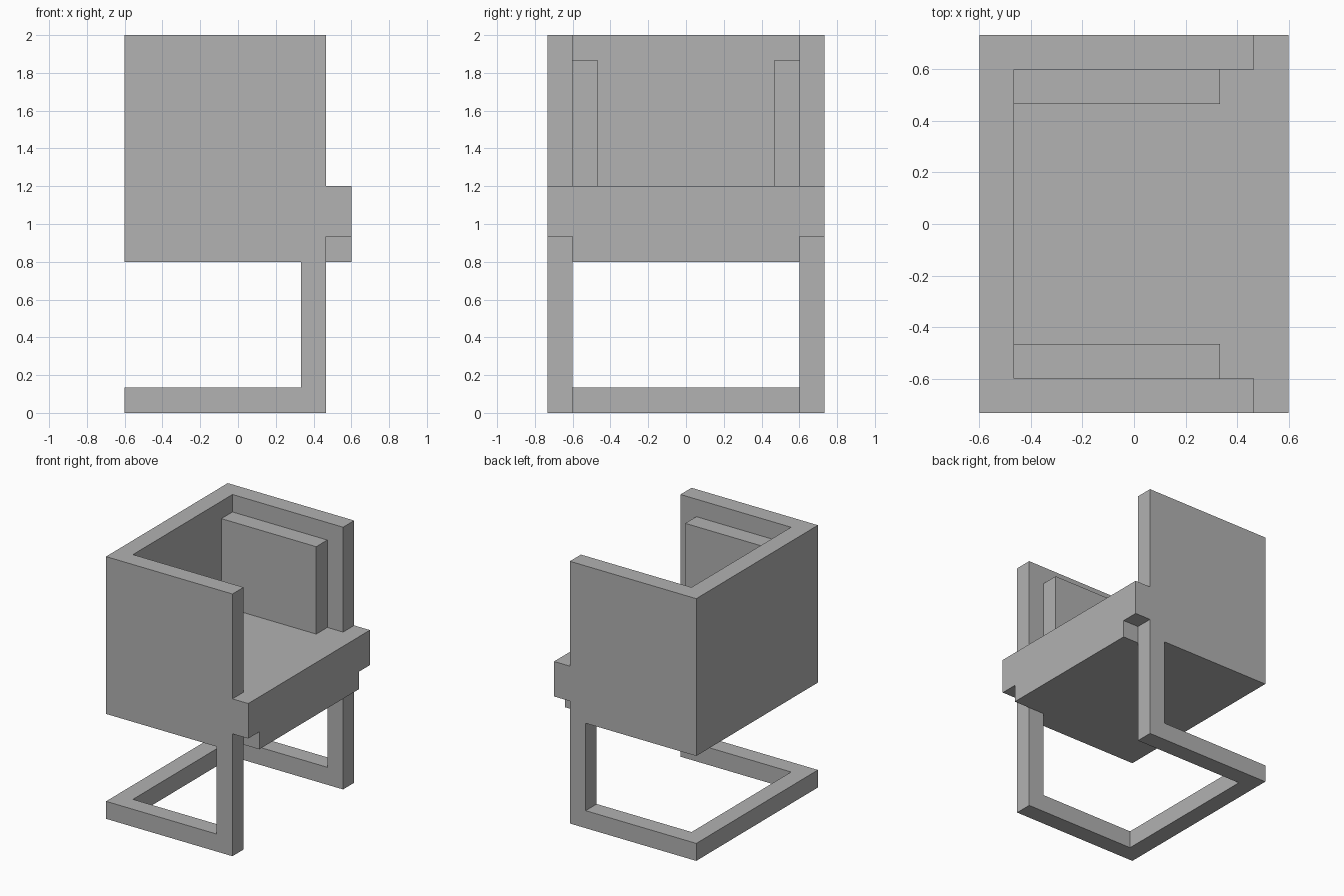
import bpy
import bmesh
from mathutils import Vector

cube = bpy.data.objects.get("Cube")
if cube:
    bpy.data.objects.remove(cube, do_unlink=True)

# One plain grey for the whole chair
grey = bpy.data.materials.new("plain grey")
grey.use_nodes = True
color = (0.445, 0.445, 0.445, 1)
grey.diffuse_color = color
grey.node_tree.nodes["Principled BSDF"].inputs["Base Color"].default_value = color

# Everything sits on a regular module: t is the thickness of panels and bars
t = 2 / 15
back, front = -4.5 * t, 4.5 * t      # chair seat opens towards +x
leg_front = front - t
side = 5.5 * t
inner = side - t
underside, seat_top, top = 6 * t, 9 * t, 15 * t


def prism(name, points, offset):
    """Extrude a planar outline along an offset."""
    bm = bmesh.new()
    face = bm.faces.new([bm.verts.new(p) for p in points])
    new = bmesh.ops.extrude_face_region(bm, geom=[face], use_keep_orig=True)
    verts = [v for v in new["geom"] if isinstance(v, bmesh.types.BMVert)]
    bmesh.ops.translate(bm, vec=Vector(offset), verts=verts)
    bmesh.ops.recalc_face_normals(bm, faces=bm.faces)
    mesh = bpy.data.meshes.new(name)
    bm.to_mesh(mesh)
    bm.free()
    mesh.materials.append(grey)
    obj = bpy.data.objects.new(name, mesh)
    bpy.context.collection.objects.link(obj)
    return obj


def box(name, x, y, z):
    outline = [(x[0], y[0], z[0]), (x[1], y[0], z[0]),
               (x[1], y[1], z[0]), (x[0], y[1], z[0])]
    return prism(name, outline, (0, 0, z[1] - z[0]))


# Each side: arm panel, front leg and floor runner as one C-shaped outline
side_outline = [(back, 0), (leg_front, 0), (leg_front, top), (back, top),
                (back, underside), (leg_front - t, underside),
                (leg_front - t, t), (back, t)]
for label, s in (("left", 1), ("right", -1)):
    prism(label + "_side_frame", [(x, s * inner, z) for x, z in side_outline],
          (0, s * t, 0))
    box(label + "_arm_cushion", (back + t, leg_front - t),
        sorted((s * inner, s * (inner - t))), (seat_top, top - t))

# Back panel and rear floor bar join the two sides
box("back_panel", (back, back + t), (-inner, inner), (underside, top))
box("rear_floor_bar", (back, back + t), (-inner, inner), (0, t))

# Seat base, and a cushion whose front edge wraps past the sides
box("seat_base", (back + t, front), (-inner, inner), (underside, underside + t))
half = [(back + t, inner), (leg_front, inner), (leg_front, side), (front, side)]
outline = half + [(x, -y) for x, y in reversed(half)]
prism("seat_cushion", [(x, y, underside + t) for x, y in outline],
      (0, 0, seat_top - underside - t))
